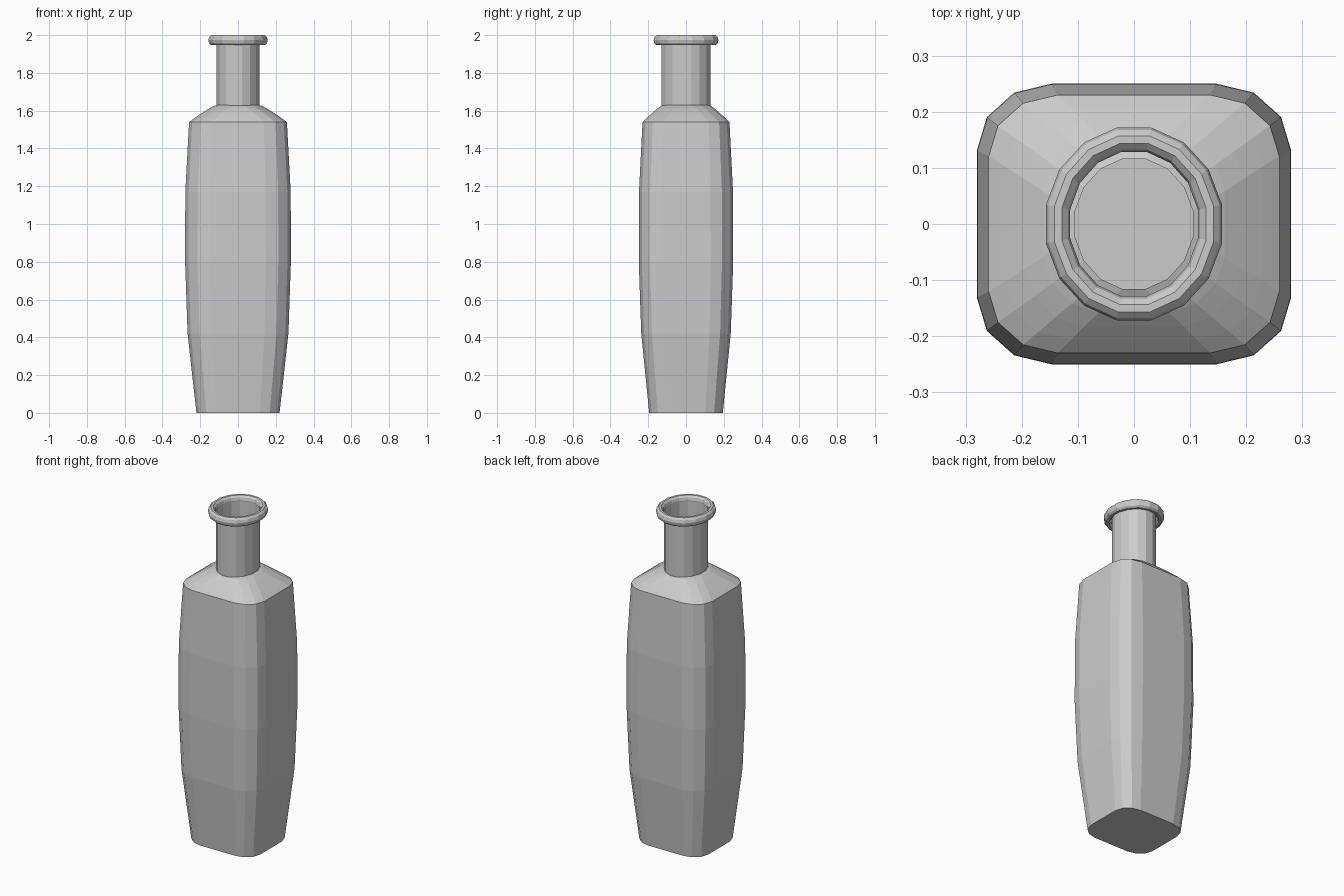
import bpy, bmesh
from math import sin, cos, pi, radians

if "Cube" in bpy.data.objects:
    bpy.data.objects.remove(bpy.data.objects["Cube"])

def body_ring(hx, hy, z):
    """16-point rounded rectangle with three facets per corner."""
    pts = []
    for q, (sx, sy) in enumerate(((1, 1), (-1, 1), (-1, -1), (1, -1))):
        for i in range(4):
            a = radians(90 * q + 30 * i)
            pts.append((hx * (0.525 * sx + 0.475 * cos(a)),
                        hy * (0.525 * sy + 0.475 * sin(a)), z))
    return pts

def oval_ring(rx, ry, z):
    return [(rx * cos((i + 0.5) * pi / 8), ry * sin((i + 0.5) * pi / 8), z)
            for i in range(16)]

def loft(name, rings, cap_start=False, closed=False, recalc=False):
    bm = bmesh.new()
    vs = [[bm.verts.new(p) for p in r] for r in rings]
    pairs = list(zip(vs, vs[1:])) + ([(vs[-1], vs[0])] if closed else [])
    for a, b in pairs:
        for i in range(16):
            j = (i + 1) % 16
            bm.faces.new((a[i], a[j], b[j], b[i]))
    if cap_start:
        bm.faces.new(vs[0][::-1])
    if recalc:
        bmesh.ops.recalc_face_normals(bm, faces=bm.faces)
    me = bpy.data.meshes.new(name)
    bm.to_mesh(me)
    bm.free()
    ob = bpy.data.objects.new(name, me)
    bpy.context.collection.objects.link(ob)
    return ob

# Bulging body, then domed shoulder blending from rounded rectangle to oval
rings = [body_ring(*s) for s in ((0.22, 0.195, 0), (0.267, 0.237, 0.42),
                                 (0.28, 0.25, 0.8), (0.279, 0.249, 1.17),
                                 (0.259, 0.23, 1.54))]
rim, hole = rings[-1], oval_ring(0.107, 0.118, 1.633)
for t, z in ((0.2, 1.562), (0.42, 1.585), (0.63, 1.606), (0.83, 1.623), (1, 1.633)):
    rings.append([(a[0] + (b[0] - a[0]) * t, a[1] + (b[1] - a[1]) * t, z)
                  for a, b in zip(rim, hole)])
loft("bottle_body", rings, cap_start=True)

# Open neck tube
loft("bottle_neck", [oval_ring(0.115, 0.131, z) for z in (1.625, 1.97)])

# Rolled lip
lip = []
for k in range(10):
    a = 2 * pi * k / 10
    d = 0.022 * cos(a)
    lip.append(oval_ring(0.138 + d, 0.153 + d, 1.973 + 0.028 * sin(a)))
loft("bottle_lip", lip, closed=True, recalc=True)
